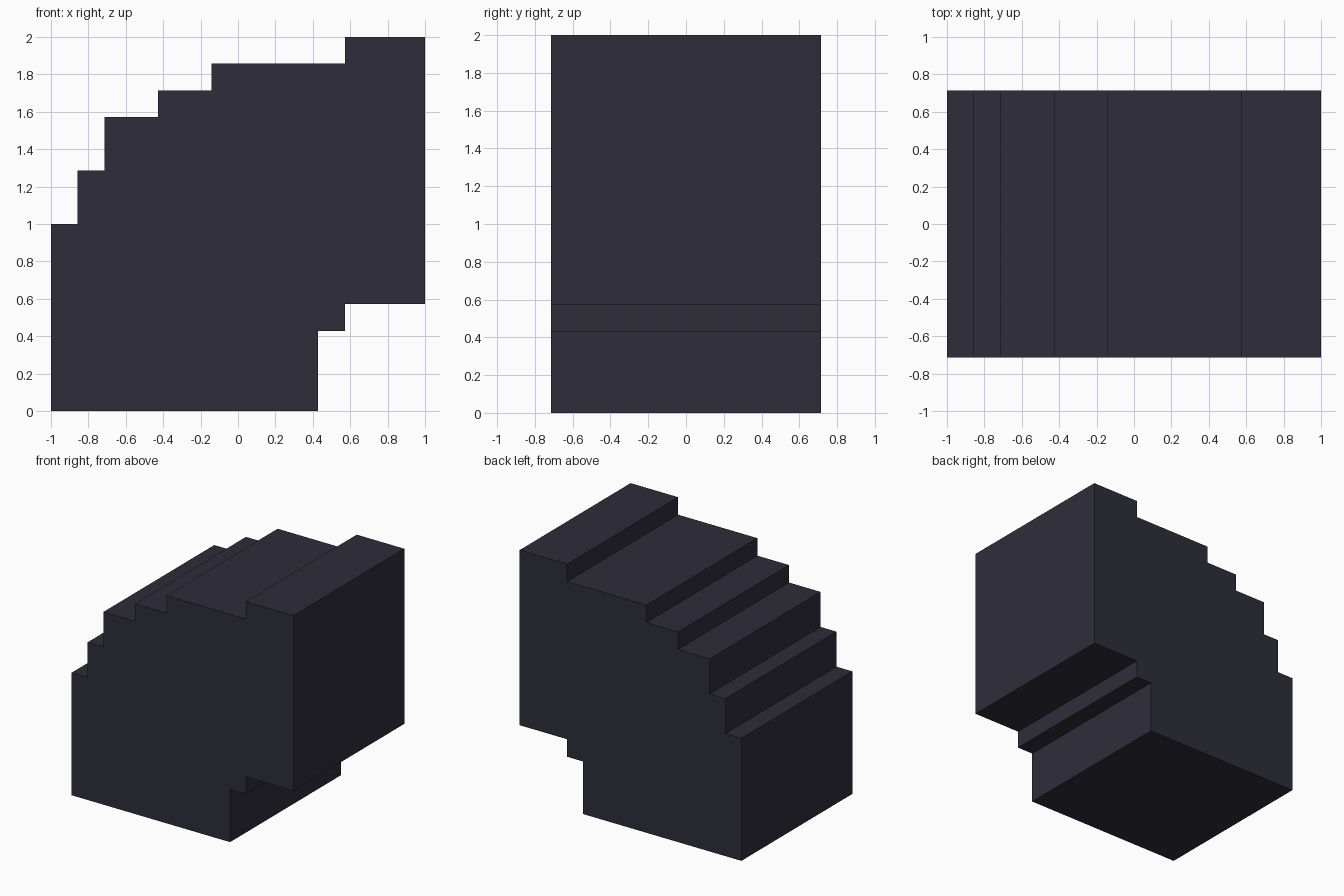
import bpy
import bmesh

if "Cube" in bpy.data.objects:
    bpy.data.objects.remove(bpy.data.objects["Cube"])

U = 1 / 7            # grid step of the blocky model
HALF_DEPTH = 5 * U

# Stepped side profile (x, z) in grid steps
PROFILE = [(-7, 0), (3, 0), (3, 3), (4, 3), (4, 4), (7, 4),
           (7, 14), (4, 14), (4, 13), (-1, 13), (-1, 12), (-3, 12),
           (-3, 11), (-5, 11), (-5, 9), (-6, 9), (-6, 7), (-7, 7)]

# Single dark slate colour
slate = bpy.data.materials.new("dark_slate")
slate.diffuse_color = (0.0273, 0.0262, 0.0423, 1)
slate.use_nodes = True
slate.node_tree.nodes["Principled BSDF"].inputs["Base Color"].default_value = slate.diffuse_color

# Stepped block: profile face extruded from front to back
bm = bmesh.new()
front = bm.faces.new([bm.verts.new((x * U, -HALF_DEPTH, z * U)) for x, z in PROFILE])
back = bmesh.ops.extrude_face_region(bm, geom=[front], use_keep_orig=True)
bmesh.ops.translate(bm, vec=(0, 2 * HALF_DEPTH, 0),
                    verts=[g for g in back["geom"] if isinstance(g, bmesh.types.BMVert)])
bmesh.ops.recalc_face_normals(bm, faces=bm.faces)

mesh = bpy.data.meshes.new("stepped_block")
bm.to_mesh(mesh)
bm.free()
mesh.materials.append(slate)
bpy.context.collection.objects.link(bpy.data.objects.new("stepped_block", mesh))
